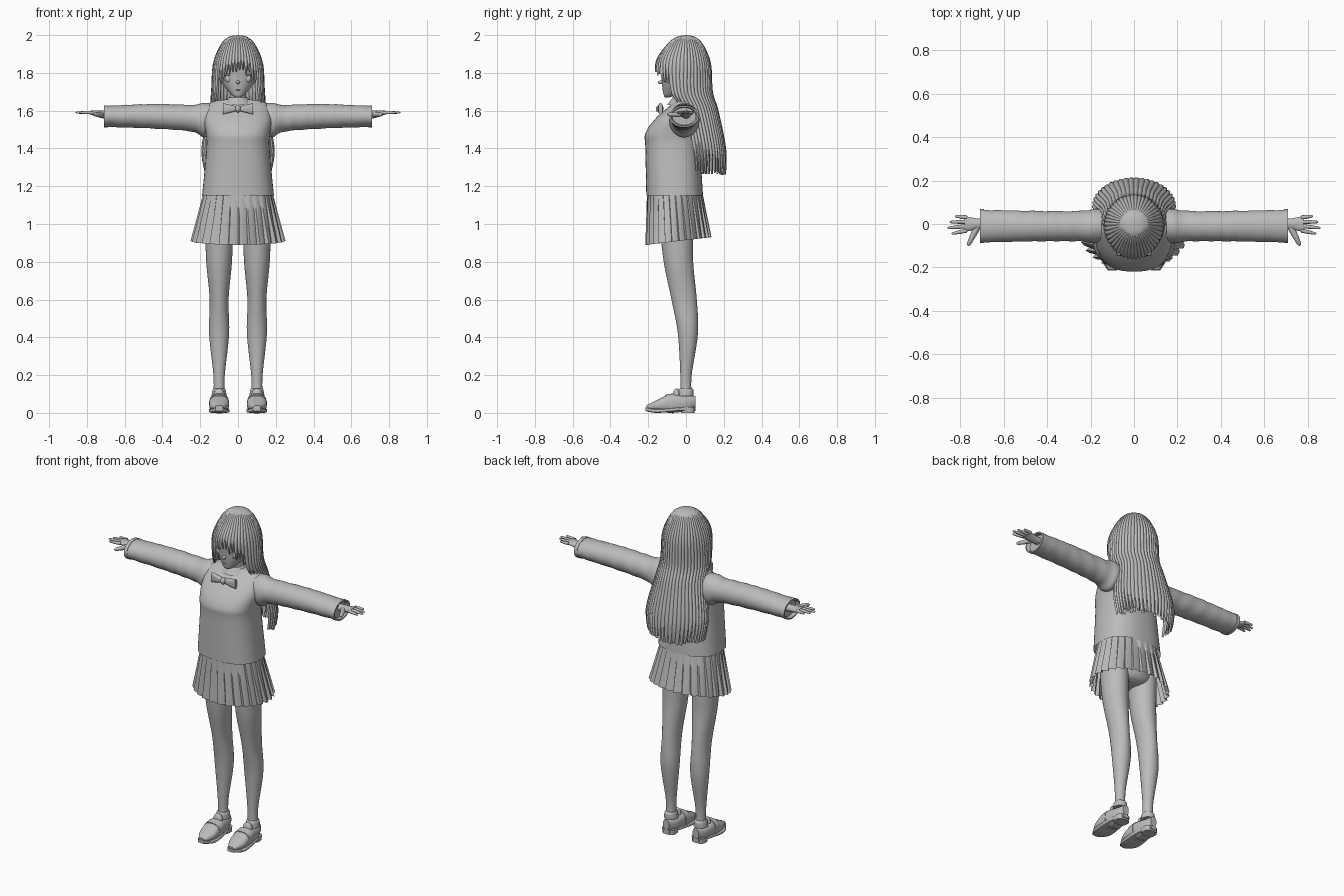
import bpy, bmesh, math, random
from mathutils import Matrix, Vector

random.seed(4)
if "Cube" in bpy.data.objects:
    bpy.data.objects.remove(bpy.data.objects["Cube"], do_unlink=True)

grey = bpy.data.materials.new("plain grey")
grey.use_nodes = True
grey.diffuse_color = (.5, .5, .5, 1)
grey.node_tree.nodes["Principled BSDF"].inputs["Base Color"].default_value = grey.diffuse_color
parts = []


def finish(name, bm, mirror=False):
    bmesh.ops.recalc_face_normals(bm, faces=bm.faces)
    mesh = bpy.data.meshes.new(name)
    bm.to_mesh(mesh)
    bm.free()
    mesh.materials.append(grey)
    part = bpy.data.objects.new(name, mesh)
    bpy.context.collection.objects.link(part)
    if mirror:
        modifier = part.modifiers.new("mirror", 'MIRROR')
        modifier.use_mirror_merge = False
    parts.append(part)


def add_skin(bm, rings, closed=True, caps=True):
    rows = [[bm.verts.new(point) for point in ring] for ring in rings]
    count = len(rows[0])
    for lower, upper in zip(rows, rows[1:]):
        for i in range(count if closed else count - 1):
            j = (i + 1) % count
            bm.faces.new((lower[i], lower[j], upper[j], upper[i]))
    if caps:
        bm.faces.new(rows[0])
        bm.faces.new(rows[-1])


def spline(rows, steps):
    """Catmull-Rom interpolation of table rows."""
    result = []
    final = len(rows) - 1
    for k in range(final):
        before, start, end, after = (Vector(rows[max(0, min(final, k + offset))])
                                     for offset in (-1, 0, 1, 2))
        for step in range(steps):
            t = step / steps
            slope_in, slope_out = (end - before) / 2, (after - start) / 2
            bend = 3 * (end - start) - 2 * slope_in - slope_out
            rise = slope_in + slope_out - 2 * (end - start)
            result.append(start + t * (slope_in + t * (bend + t * rise)))
    return result + [Vector(rows[-1])]


def loft(name, axis, rows, middle=0, power=2, steps=6, sides=36,
         caps=True, mirror=False, ripple=0):
    """Rows hold: place on the axis, second centre coordinate, two radii."""
    rings = []
    for place, centre, first, second in spline(rows, steps):
        ring = []
        for i in range(sides):
            angle = math.tau * i / sides
            u, v = math.cos(angle), math.sin(angle)
            wave = 1 + ripple * math.sin(place * 75 + 2 * math.sin(angle + place * 9))
            p = middle + wave * first * math.copysign(abs(u) ** (2 / power), u)
            q = centre + wave * second * math.copysign(abs(v) ** (2 / power), v)
            ring.append({'x': (place, p, q), 'y': (p, place, q), 'z': (p, q, place)}[axis])
        rings.append(ring)
    bm = bmesh.new()
    add_skin(bm, rings, caps=caps)
    finish(name, bm, mirror)


def blob(name, centre, radii, mirror=False):
    bm = bmesh.new()
    shape = Matrix.Translation(centre) @ Matrix.Diagonal((*radii, 1))
    bmesh.ops.create_uvsphere(bm, u_segments=20, v_segments=12, radius=1, matrix=shape)
    finish(name, bm, mirror)


def finger(name, base, tip, radius):
    """A tapering rounded tube, made for both hands."""
    base, tip = Vector(base), Vector(tip)
    side = (tip - base).cross(Vector((0, 0, 1))).normalized()
    up = side.cross(tip - base).normalized()
    rings = []
    for t in (0, .5, .9, 1):
        size = radius * (1 - .3 * t - .5 * t ** 12)
        corners = [math.tau * i / 10 for i in range(10)]
        rings.append([base.lerp(tip, t) + size * (side * math.cos(a) + up * math.sin(a))
                      for a in corners])
    bm = bmesh.new()
    add_skin(bm, rings)
    finish(name, bm, mirror=True)


# Head, face and neck
loft("head", 'z', [(1.67, -.1, .01, .01), (1.69, -.08, .04, .04), (1.77, -.03, .1, .1),
                   (1.85, -.01, .11, .12), (1.95, 0, .06, .07)])
blob("nose", (0, -.13, 1.75), (.01, .02, .01))
blob("mouth", (0, -.12, 1.71), (.015, .007, .003))
blob("eye", (.05, -.11, 1.77), (.02, .01, .02), mirror=True)
blob("eyelash", (.05, -.11, 1.79), (.03, .015, .004), mirror=True)
loft("neck", 'z', [(1.6, -.01, .05, .05), (1.72, -.03, .04, .04)])

# Hair made of overlapping locks that follow one flowing outline
# Rows: height, centre y, half width, front depth, back depth
outline = spline([(2, 0, 0, 0, 0), (1.99, 0, .05, .05, .05), (1.95, 0, .09, .1, .09),
                  (1.85, 0, .13, .16, .13), (1.7, 0, .14, .14, .14), (1.6, .04, .15, .13, .13),
                  (1.4, .08, .19, .13, .13), (1.26, .09, .17, .13, .12)], 16)


def lock_end(angle):
    """Short fringe, longer side locks and a long back."""
    if angle < .6:
        return 1.8
    if angle < .9:
        return 1.75
    return 1.64 if angle < 1.25 else 1.27


def hair(name, locks, scale, start):
    bm = bmesh.new()
    columns, steps = 7, 44
    slot = math.tau / locks
    for k in range(locks):
        middle = slot * (k + .5) - math.pi
        if abs(middle) < start:
            continue
        end = lock_end(abs(middle)) + random.uniform(-.01, .02)
        last = sum(row[0] > end for row in outline)
        taper = .4 if end < 1.5 else .75
        rings = []
        for step in range(steps + 1):
            along = step / steps
            height, centre, width, front, back = outline[round(along * last)]
            spread = slot * 1.1 * (1 - taper * max(0, along * 5 - 4) ** 2)
            ring = []
            for column in range(columns):
                across = column / (columns - 1)
                angle = middle + (across - .5) * spread
                bulge = min(.045, along * .15) * math.sin(math.pi * across)
                size = scale * (.975 + bulge)
                depth = front if math.cos(angle) > 0 else back
                ring.append((size * width * math.sin(angle),
                             centre - size * depth * math.cos(angle), height))
            rings.append(ring)
        add_skin(bm, rings, closed=False, caps=False)
    finish(name, bm)


hair("hair", locks=46, scale=1, start=0)
hair("inner_hair", locks=37, scale=.9, start=1.45)

# Knitted top with open hem, sleeves and turned-in cuffs
loft("sweater", 'z', [(1.15, -.06, .19, .15), (1.4, -.07, .167, .145), (1.48, -.07, .17, .145),
                      (1.56, -.04, .18, .12), (1.64, -.01, .15, .06), (1.66, -.01, .06, .05)],
     power=2.5, sides=48, caps=False)
loft("sleeve", 'x', [(.13, 1.56, .07, .08), (.18, 1.55, .08, .09), (.25, 1.56, .07, .07),
                     (.45, 1.57, .07, .065), (.71, 1.57, .075, .055)],
     middle=-.01, steps=12, caps=False, mirror=True, ripple=.018)
loft("cuff", 'x', [(.69, 1.57, .078, .058), (.71, 1.57, .078, .058),
                   (.71, 1.57, .07, .05), (.66, 1.57, .05, .04)],
     middle=-.01, steps=1, mirror=True)

# Shirt collar and bow tie
loft("collar", 'z', [(1.63, -.02, .08, .08), (1.67, -.02, .05, .05)], caps=False)
loft("bow_wing", 'x', [(0, 1.61, .01, .01), (.04, 1.61, .015, .02), (.08, 1.61, .01, .03)],
     middle=-.135, power=3, mirror=True)
blob("bow_knot", (0, -.14, 1.61), (.015, .02, .02))

# Hands with four fingers and a thumb
loft("palm", 'x', [(.67, 1.58, .025, .02), (.72, 1.58, .025, .02), (.78, 1.59, .037, .01)],
     mirror=True)
reaches = {"index": .84, "middle": .86, "ring": .85, "little": .825}
for i, (label, reach) in enumerate(reaches.items()):
    finger(label + "_finger", (.77, .02 * i - .03, 1.59), (reach, .027 * i - .045, 1.59), .01)
finger("thumb", (.72, -.01, 1.58), (.765, -.1, 1.58), .016)

# Pleated skirt with a hem that rises towards the back
pleats = 28
rings = []
for drop in (0, .1, .5, 1):
    ring = []
    for k in range(pleats):
        for fraction, fold in ((0, -1), (.14, 1), (.6, .4)):
            angle = math.tau * (k + fraction) / pleats
            size = 1 + fold * (.01 + .04 * drop)
            x, y = math.sin(angle), -math.cos(angle)
            ring.append((size * (.18 + .06 * drop) * x,
                         .02 * drop - .06 + size * (.145 + .022 * drop) * y,
                         1.17 - drop * (.26 - .02 * y)))
    rings.append(ring)
bm = bmesh.new()
add_skin(bm, rings, caps=False)
finish("skirt", bm)
loft("hips", 'z', [(.93, -.05, .06, .06), (.97, -.05, .14, .1), (1.15, -.05, .16, .12)])

# Legs with ankle socks
leg_x = .1
loft("leg", 'z', [(.09, 0, .03, .03), (.2, 0, .03, .03), (.42, .01, .053, .053),
                  (.6, -.01, .05, .067), (.8, -.04, .068, .078), (1, -.05, .075, .09)],
     middle=leg_x, mirror=True)
loft("sock_cuff", 'z', [(.09, 0, .04, .04), (.12, 0, .035, .04), (.13, 0, .03, .03)],
     middle=leg_x, mirror=True)

# Shoes: upper, strap, tongue, sole and heel
loft("shoe_upper", 'y', [(-.21, .03, .02, .01), (-.15, .04, .05, .03), (-.08, .05, .05, .05),
                         (0, .05, .04, .04), (.05, .06, .02, .03)],
     middle=leg_x, power=2.5, mirror=True)
loft("shoe_strap", 'y', [(-.11, .05, .053, .045), (-.07, .05, .052, .053)],
     middle=leg_x, power=2.5, mirror=True)
blob("shoe_tongue", (leg_x, -.05, .09), (.03, .02, .04), mirror=True)
loft("shoe_sole", 'y', [(-.215, .02, .02, .01), (-.15, .01, .053, .01),
                        (-.03, .02, .047, .01), (.05, .02, .02, .01)],
     middle=leg_x, power=5, mirror=True)
loft("shoe_heel", 'z', [(0, .01, .04, .035), (.03, .01, .042, .037)],
     middle=leg_x, power=3, steps=1, mirror=True)

# Smooth shading with sharp edges kept
for part in parts:
    bpy.ops.object.select_all(action='DESELECT')
    part.select_set(True)
    bpy.context.view_layer.objects.active = part
    bpy.ops.object.shade_smooth_by_angle(angle=math.radians(40))
